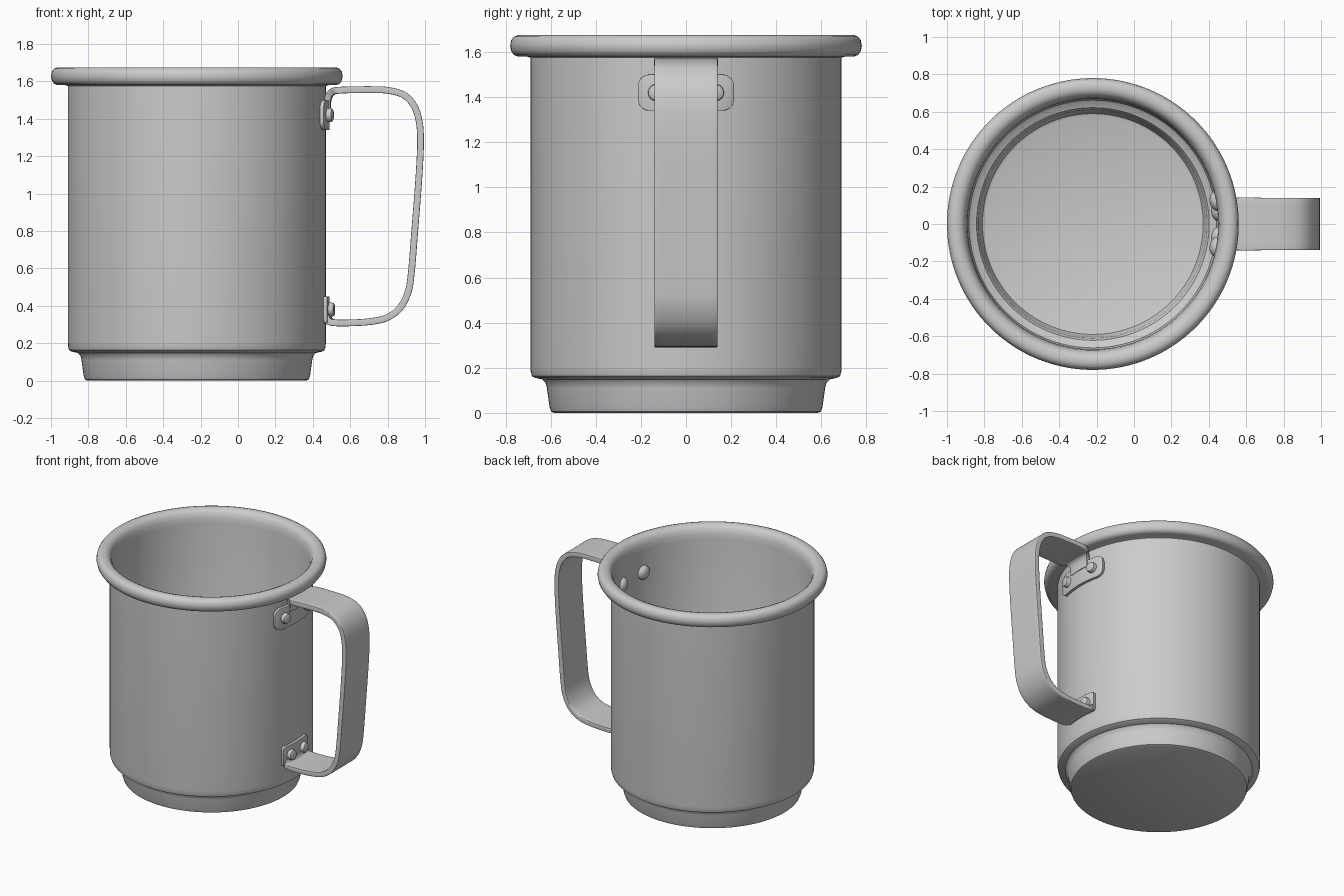
import bpy, bmesh, math
from mathutils import Vector, Matrix

if "Cube" in bpy.data.objects:
    bpy.data.objects.remove(bpy.data.objects["Cube"])

CX, R = -0.22, 0.69          # cup axis and wall radius


def make(name, verts, faces):
    me = bpy.data.meshes.new(name)
    me.from_pydata(verts, [], faces)
    bm = bmesh.new()
    bm.from_mesh(me)
    bmesh.ops.remove_doubles(bm, verts=bm.verts, dist=1e-5)
    bmesh.ops.recalc_face_normals(bm, faces=bm.faces)
    bm.to_mesh(me)
    bm.free()
    ob = bpy.data.objects.new(name, me)
    bpy.context.collection.objects.link(ob)
    return ob


def finish(ob, angle=35):
    bpy.ops.object.select_all(action='DESELECT')
    bpy.context.view_layer.objects.active = ob
    ob.select_set(True)
    bpy.ops.object.convert(target='MESH')
    bpy.ops.object.shade_smooth_by_angle(angle=math.radians(angle))


def lathe(name, profile, n, matrix):
    verts = [matrix @ Vector((r * math.cos(2 * math.pi * i / n), r * math.sin(2 * math.pi * i / n), z))
             for i in range(n) for r, z in profile]
    m = len(profile)
    faces = [(i * m + j, (i + 1) % n * m + j, (i + 1) % n * m + j + 1, i * m + j + 1)
             for i in range(n) for j in range(m - 1)]
    ob = make(name, verts, faces)
    finish(ob)
    return ob


def thicken(ob, thickness, offset, bevel):
    s = ob.modifiers.new("Solidify", 'SOLIDIFY')
    s.thickness, s.offset = thickness, offset
    b = ob.modifiers.new("Bevel", 'BEVEL')
    b.width, b.segments, b.limit_method = bevel, 3, 'ANGLE'
    b.angle_limit = math.radians(50)
    finish(ob)


def smooth_path(pts, steps=6):
    p = [Vector(q) for q in pts]
    p = [2 * p[0] - p[1]] + p + [2 * p[-1] - p[-2]]
    out = []
    for a, b, c, d in zip(p, p[1:], p[2:], p[3:]):
        for k in range(steps):
            t = k / steps
            out.append(0.5 * (2 * b + (c - a) * t + (2 * a - 5 * b + 4 * c - d) * t * t
                              + (3 * b - a - 3 * c + d) * t ** 3))
    return out + [p[-2]]


def wall_x(y, r=R):
    return CX + math.sqrt(r * r - y * y)


# Cup: stepped foot, straight wall, rolled rim and hollow inside
cup = [(0, 0), (0.585, 0), (0.598, 0.006), (0.605, 0.025), (0.617, 0.11), (0.622, 0.132),
       (0.636, 0.148), (0.668, 0.155), (0.683, 0.163), (0.688, 0.18), (0.69, 0.205),
       (0.69, 1.575), (0.705, 1.58), (0.745, 1.58), (0.763, 1.587), (0.775, 1.604), (0.78, 1.628),
       (0.775, 1.652), (0.763, 1.668), (0.745, 1.675), (0.72, 1.675), (0.7, 1.667),
       (0.685, 1.65), (0.675, 1.62), (0.67, 1.58), (0.67, 0.205), (0.662, 0.182), (0.645, 0.17),
       (0.622, 0.16), (0.61, 0.14), (0.597, 0.05), (0.59, 0.036), (0.575, 0.03), (0, 0.03)]
lathe("cup_body", cup, 128, Matrix.Translation((CX, 0, 0)))


# Mounting plates, wrapped around the wall
def plate(name, w, z0, z1, rad):
    ys = [-w + rad * (1 - math.cos(math.pi / 2 * k / 6)) for k in range(7)]
    ys += [(-w + rad) * (1 - 2 * k / 16) for k in range(1, 16)] + [-y for y in reversed(ys)]
    verts, faces = [], []
    for y in ys:
        d = max(0, abs(y) - (w - rad))
        inset = rad - math.sqrt(max(0, rad * rad - d * d)) if d else 0
        inset = min(inset, rad * 0.97)
        for z in (z0 + inset, z1 - inset):
            verts.append((wall_x(y, R + 0.009), y, z))
    for i in range(len(ys) - 1):
        faces.append((2 * i, 2 * i + 2, 2 * i + 3, 2 * i + 1))
    thicken(make(name, verts, faces), 0.022, 0, 0.004)


plate("upper_plate", 0.21, 1.34, 1.5, 0.05)
plate("lower_plate", 0.138, 0.305, 0.45, 0.02)

# Handle strap: x, z and half width along the bend
path = [(0.479, 1.45, 0.085), (0.483, 1.505, 0.085), (0.505, 1.542, 0.105), (0.55, 1.553, 0.14),
        (0.7, 1.556, 0.14), (0.8, 1.552, 0.14), (0.885, 1.528, 0.14), (0.938, 1.475, 0.14),
        (0.966, 1.4, 0.14), (0.976, 1.29, 0.14), (0.968, 1.1, 0.14), (0.945, 0.8, 0.14),
        (0.925, 0.56, 0.14), (0.905, 0.46, 0.14), (0.86, 0.382, 0.14), (0.79, 0.334, 0.14),
        (0.7, 0.315, 0.14), (0.6, 0.309, 0.14), (0.53, 0.309, 0.14), (0.495, 0.317, 0.135),
        (0.48, 0.345, 0.13)]
sv, sf = [], []
NC = 8
pts = smooth_path(path)
for i, (x, z, w) in enumerate(pts):
    for k in range(NC + 1):
        y = w * (2 * k / NC - 1)
        # near the wall the strap follows the curve of the cup
        near = max(0, min(1, (0.56 - x) / 0.07))
        sv.append((x - near * (CX + R - wall_x(y)), y, z))
    if i:
        for k in range(NC):
            a = (i - 1) * (NC + 1) + k
            sf.append((a, a + 1, a + NC + 2, a + NC + 1))
thicken(make("handle_strap", sv, sf), 0.036, 0, 0.009)

# Rivets: flat heads outside, domes inside
head = [(0, -0.03), (0.037, -0.03), (0.037, 0.038), (0.034, 0.046), (0.028, 0.05), (0, 0.05)]
dome = [(0, 0.012)] + [(0.052 * math.cos(a), -0.034 * math.sin(a) + 0.002)
                       for a in [math.pi / 2 * k / 6 for k in range(7)]]
for level, z, dy in (("upper", 1.42, 0.125), ("lower", 0.38, 0.07)):
    for side, s in (("front", -1), ("back", 1)):
        ang = math.asin(s * dy / R)
        for part, prof, r in (("rivet_head", head, R), ("rivet_dome", dome, R - 0.022)):
            pos = Vector((CX + r * math.cos(ang), r * math.sin(ang), z))
            m = (Matrix.Translation(pos) @ Matrix.Rotation(ang, 4, 'Z')
                 @ Matrix.Rotation(math.pi / 2, 4, 'Y'))
            lathe(f"{level}_{side}_{part}", prof, 24, m)
